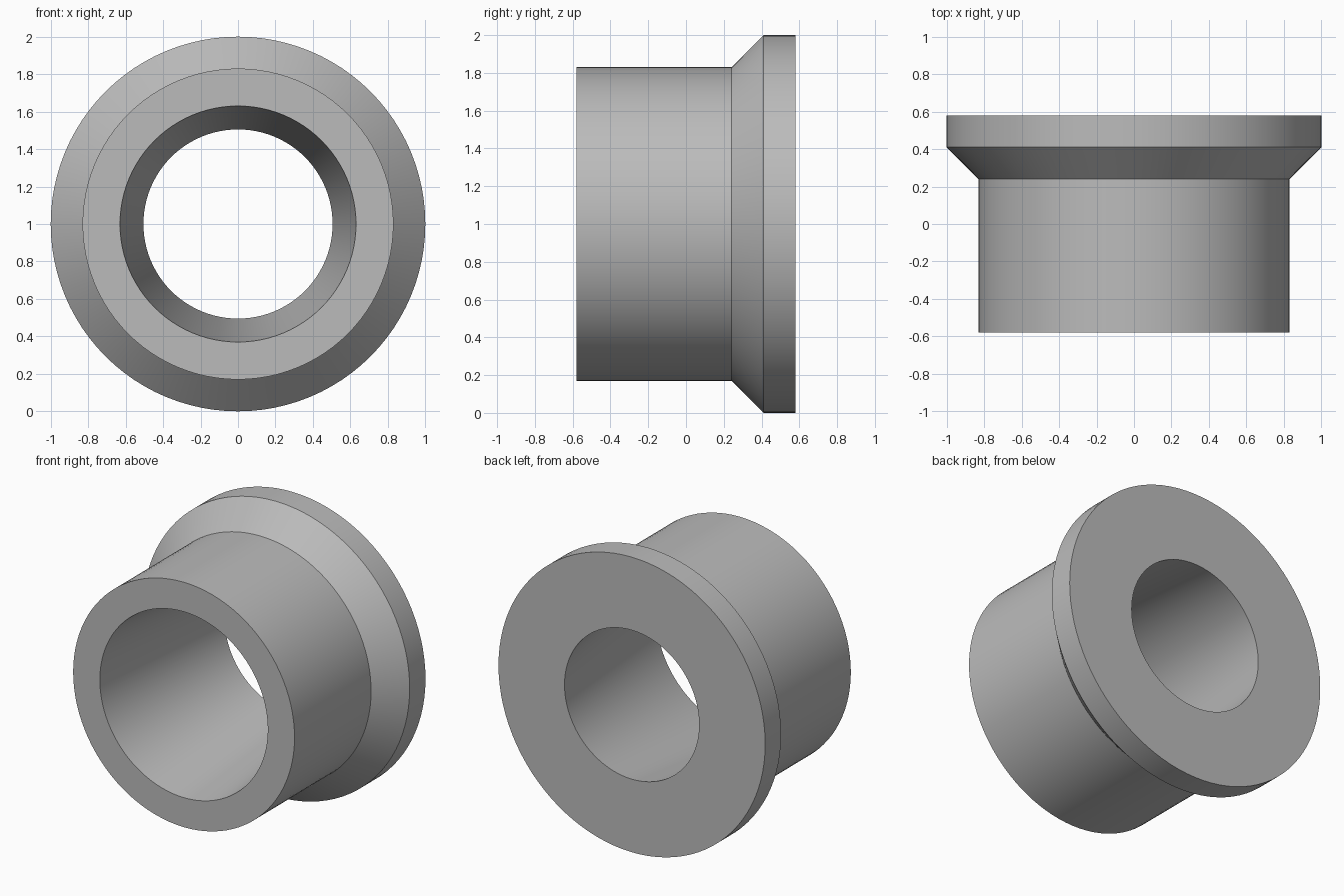
import bpy
import bmesh
from math import tau, radians
from mathutils import Matrix, Vector

SEGMENTS = 96

cube = bpy.data.objects.get("Cube")
if cube:
    bpy.data.objects.remove(cube, do_unlink=True)

# Plain grey material
grey = bpy.data.materials.new("plain_grey")
grey.use_nodes = True
colour = (0.5, 0.5, 0.5, 1)
grey.diffuse_color = colour
grey.node_tree.nodes["Principled BSDF"].inputs["Base Color"].default_value = colour

# Closed profile as (radius, y): sleeve, chamfered flange, tapered bore
profile = [(0.63, -0.58), (0.83, -0.58), (0.83, 0.24),
           (1.0, 0.41), (1.0, 0.58), (0.505, 0.58)]

# Revolve the profile about the y axis, at z = 1
bm = bmesh.new()
rings = []
for i in range(SEGMENTS):
    turn = Matrix.Rotation(tau * i / SEGMENTS, 3, 'Y')
    rings.append([bm.verts.new(turn @ Vector((r, y, 0)) + Vector((0, 0, 1)))
                  for r, y in profile])
for i, ring in enumerate(rings):
    following = rings[(i + 1) % SEGMENTS]
    for j in range(len(profile)):
        k = (j + 1) % len(profile)
        bm.faces.new((ring[j], ring[k], following[k], following[j]))
bmesh.ops.recalc_face_normals(bm, faces=bm.faces)

mesh = bpy.data.meshes.new("flanged_bushing")
bm.to_mesh(mesh)
bm.free()
mesh.materials.append(grey)
bushing = bpy.data.objects.new("flanged_bushing", mesh)
bpy.context.collection.objects.link(bushing)

# Smooth round walls with crisp rims
bpy.ops.object.select_all(action='DESELECT')
bushing.select_set(True)
bpy.context.view_layer.objects.active = bushing
bpy.ops.object.shade_smooth_by_angle(angle=radians(30))
